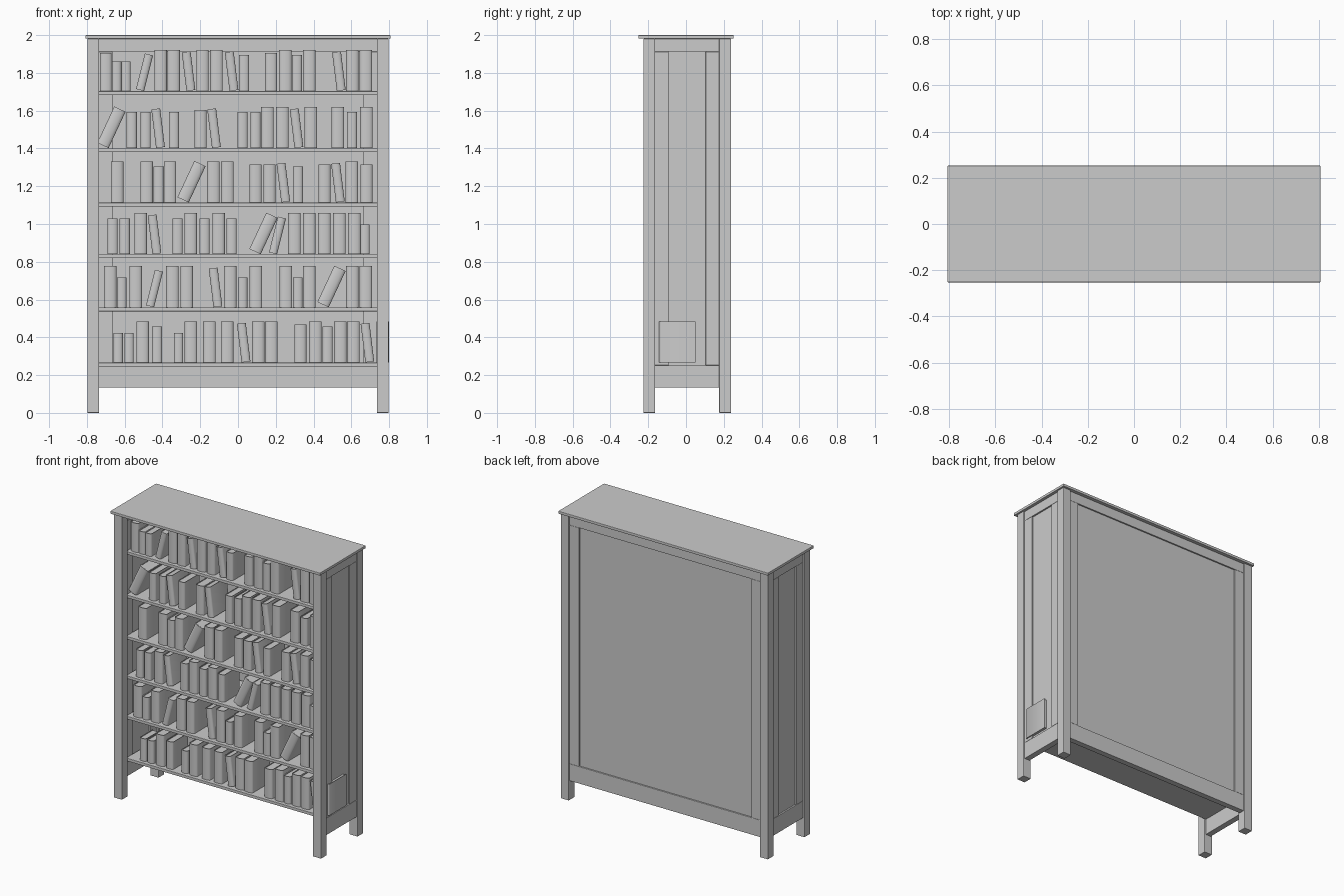
import bpy, bmesh, math
from mathutils import Matrix

if "Cube" in bpy.data.objects:
    bpy.data.objects.remove(bpy.data.objects["Cube"])


def finish(bm, name, bevel=0.0):
    bmesh.ops.recalc_face_normals(bm, faces=bm.faces[:])
    me = bpy.data.meshes.new(name)
    bm.to_mesh(me)
    bm.free()
    ob = bpy.data.objects.new(name, me)
    bpy.context.collection.objects.link(ob)
    if bevel:
        m = ob.modifiers.new("bevel", 'BEVEL')
        m.width, m.segments = bevel, 2
    return ob


def add_box(bm, x0, x1, y0, y1, z0, z1):
    vs = bmesh.ops.create_cube(bm, size=1)['verts']
    for v in vs:
        v.co = ((x0 + x1) / 2 + v.co.x * (x1 - x0),
                (y0 + y1) / 2 + v.co.y * (y1 - y0),
                (z0 + z1) / 2 + v.co.z * (z1 - z0))


def box(name, *dims, bevel=0.002):
    bm = bmesh.new()
    add_box(bm, *dims)
    return finish(bm, name, bevel)


# top board
box("top_board", -0.807, 0.807, -0.252, 0.252, 1.981, 2.0, bevel=0.003)

# corner posts and framed side panels
for s, side in ((-1, "left"), (1, "right")):
    def sx(a, b):
        return sorted((s * a, s * b))
    box(side + "_front_post", *sx(0.735, 0.797), -0.226, -0.164, 0, 1.981, bevel=0.003)
    box(side + "_back_post", *sx(0.735, 0.797), 0.176, 0.239, 0, 1.981, bevel=0.003)
    box(side + "_top_rail", *sx(0.745, 0.787), -0.166, 0.178, 1.912, 1.981)
    box(side + "_bottom_rail", *sx(0.745, 0.787), -0.166, 0.178, 0.134, 0.252)
    box(side + "_front_stile", *sx(0.745, 0.787), -0.166, -0.092, 0.252, 1.912)
    box(side + "_back_stile", *sx(0.745, 0.787), 0.104, 0.178, 0.252, 1.912)
    box(side + "_panel", *sx(0.756, 0.776), -0.095, 0.107, 0.25, 1.914, bevel=0)
    box(side + "_rear_frame_stile", *sx(0.664, 0.737), 0.188, 0.229, 0.252, 1.912)

# framed back
box("back_top_rail", -0.737, 0.737, 0.188, 0.229, 1.912, 1.981)
box("back_bottom_rail", -0.737, 0.737, 0.188, 0.229, 0.134, 0.252)
box("back_panel", -0.667, 0.667, 0.199, 0.219, 0.25, 1.914, bevel=0)

# shelves
SHELVES = [0.266, 0.558, 0.839, 1.113, 1.401, 1.703]
for i, z in enumerate(SHELVES):
    box(f"shelf_{i + 1}", -0.746, 0.746, -0.165, 0.19, z - 0.02, z)

# book kinds: width, height, depth, lean in degrees
KINDS = {
    'W': (0.066, 0.218, 0.195, 0), 'M': (0.063, 0.202, 0.185, 0),
    'S': (0.054, 0.190, 0.170, 0), 'N': (0.050, 0.157, 0.150, 0),
    'l': (0.047, 0.206, 0.185, -7), 'r': (0.044, 0.194, 0.175, 14),
    'R': (0.066, 0.212, 0.190, 25),
}


def book_mesh(kind):
    w, h, d, lean = KINDS[kind]
    t, f, b = 0.004, -0.145, -0.145 + d
    bm = bmesh.new()
    # cover outline: two boards joined by a rounded spine
    n = 6
    ang = [math.pi * i / n for i in range(n + 1)]
    outer = [(-w / 2 * math.cos(a), f + 0.012 * (1 - math.sin(a))) for a in ang]
    inner = [(-(w / 2 - t) * math.cos(a), f + t + 0.012 * (1 - math.sin(a))) for a in ang]
    loop = [(-w / 2, b)] + outer + [(w / 2, b), (w / 2 - t, b)] + inner[::-1] + [(-w / 2 + t, b)]
    face = bm.faces.new([bm.verts.new((x, y, -h / 2)) for x, y in loop])
    top = bmesh.ops.extrude_face_region(bm, geom=[face], use_keep_orig=True)['geom']
    bmesh.ops.translate(bm, vec=(0, 0, h), verts=[e for e in top if isinstance(e, bmesh.types.BMVert)])
    # page block
    add_box(bm, -w / 2 + t, w / 2 - t, f + 0.012, b - 0.005, -h / 2 + 0.004, h / 2 - 0.005)
    ob = finish(bm, "book")
    bpy.context.view_layer.objects.active = ob
    ob.select_set(True)
    bpy.ops.object.shade_smooth_by_angle(angle=math.radians(50))
    me = ob.data
    bpy.data.objects.remove(ob)
    return me


MESHES = {k: book_mesh(k) for k in KINDS}


def row(shelf, kinds, xs):
    for i, (k, x) in enumerate(zip(kinds, xs)):
        w, h, d, lean = KINDS[k]
        a = math.radians(lean)
        z = SHELVES[shelf] + h / 2 * math.cos(a) + w / 2 * abs(math.sin(a)) + 0.001
        ob = bpy.data.objects.new(f"book_{shelf + 1}_{i + 1}", MESHES[k])
        ob.matrix_world = Matrix.Translation((x, 0, z)) @ Matrix.Rotation(a, 4, 'Y')
        bpy.context.collection.objects.link(ob)


# books on each shelf, bottom to top
row(0, "NNWSNWWWlWWMWSWWlW", [-.635, -.577, -.505, -.429, -.315, -.249, -.151, -.04 - .035 + .017,
                              .03, .108, .177, .33, .41, .474, .542, .611, .685, .766])
row(1, "WNWrWWlWNWWNWRWW", [-.677, -.616, -.542, -.442, -.347, -.272, -.119, -.042, .024, .095,
                            .28 - .026, .317, .378, .495, .606, .677])
row(2, "SSWlSWSWSRrWWWWWN", [-.664, -.6, -.516, -.442, -.32, -.251, -.177, -.103, -.034, .135,
                             .209, .299, .378, .457, .537, .616, .672])
row(3, "WWSWRWWMMlSMlWM", [-.64, -.484, -.42, -.36, -.246, -.13, -.056, .093, .167, .24,
                           .317, .458, .529, .603, .68])
row(4, "RSSlSMlSSWWlWWSW", [-.67, -.563, -.489, -.423, -.339, -.198, -.127, .024, .093, .156,
                            .235, .31, .386, .529, .603, .68])
row(5, "MNNrWWlWWlSMWSWlWW", [-.70, -.643, -.593, -.495, -.41, -.341, -.262, -.188, -.114, -.034,
                              .032, .175, .251, .312, .378, .534, .606, .677])
